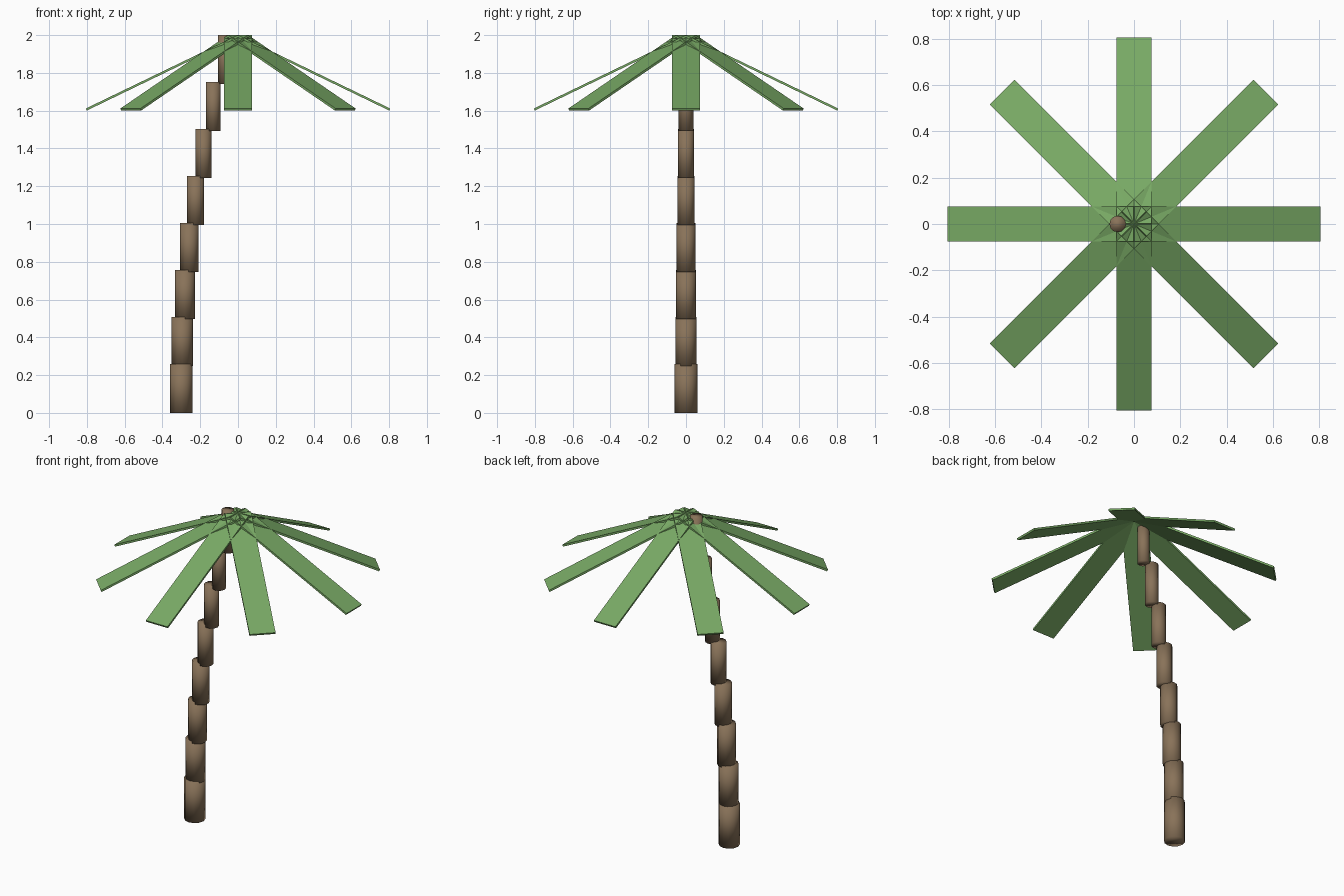
import bpy
from math import pi, cos, sin
from mathutils import Matrix

if "Cube" in bpy.data.objects:
    bpy.data.objects.remove(bpy.data.objects["Cube"])


def material(name, color):
    mat = bpy.data.materials.new(name)
    mat.diffuse_color = (*color, 1)
    mat.use_nodes = True
    mat.node_tree.nodes["Principled BSDF"].inputs["Base Color"].default_value = mat.diffuse_color
    return mat


bark = material("bark", (0.25, 0.17, 0.10))
green = material("leaf_green", (0.19, 0.40, 0.13))

# Trunk: stacked upright cylinders along a parabolic lean, thinning upwards
SEGMENTS, HEIGHT = 8, 0.26
step = (2 - HEIGHT) / (SEGMENTS - 1)
for i in range(SEGMENTS):
    x = -0.3 + 0.3 * (i / SEGMENTS) ** 2
    bpy.ops.mesh.primitive_cylinder_add(
        vertices=12, radius=0.06 - 0.0035 * i, depth=HEIGHT,
        location=(x, 0, step * i + HEIGHT / 2))
    seg = bpy.context.object
    seg.name = f"trunk_segment_{i + 1}"
    seg.data.materials.append(bark)
    bpy.ops.object.shade_smooth()

# Fronds: thin drooping planks radiating from the crown
LENGTH, WIDTH, THICK, DROOP = 0.892, 0.15, 0.012, 0.45
for i in range(8):
    bpy.ops.mesh.primitive_cube_add(size=1)
    frond = bpy.context.object
    frond.name = f"frond_{i + 1}"
    frond.data.transform(
        Matrix.Translation((0, 0, 1.994))
        @ Matrix.Rotation(i * pi / 4, 4, 'Z')
        @ Matrix.Rotation(DROOP, 4, 'Y')
        @ Matrix.Translation((LENGTH / 2, 0, 0))
        @ Matrix.Diagonal((LENGTH, WIDTH, THICK, 1)))
    frond.data.materials.append(green)
